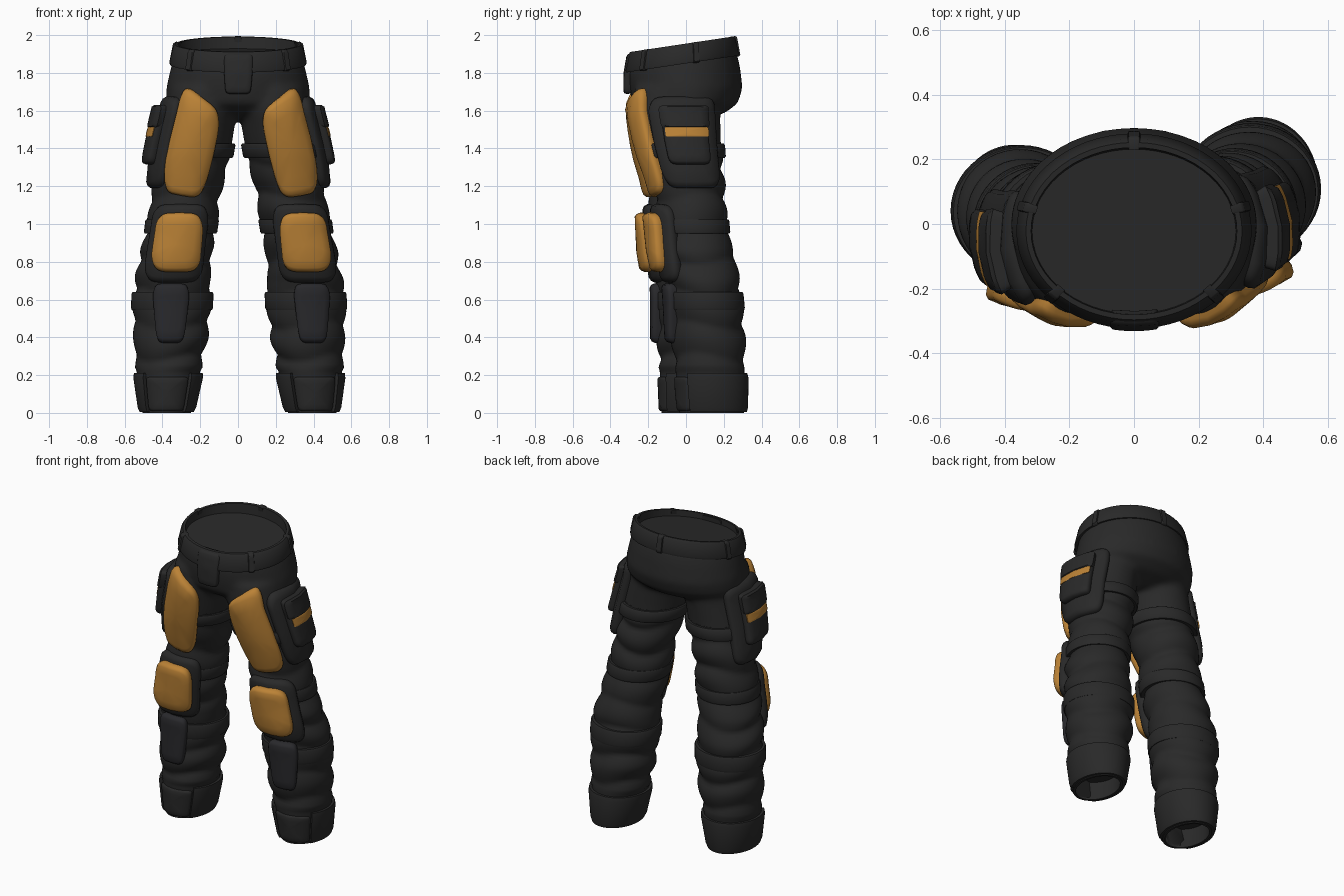
import bpy, bmesh, math
from mathutils import Vector

cube = bpy.data.objects.get("Cube")
if cube:
    bpy.data.objects.remove(cube, do_unlink=True)


def material(name, rgb):
    m = bpy.data.materials.new(name)
    m.use_nodes = True
    m.diffuse_color = (*rgb, 1)
    bsdf = m.node_tree.nodes["Principled BSDF"]
    bsdf.inputs["Base Color"].default_value = (*rgb, 1)
    bsdf.inputs["Roughness"].default_value = 0.8
    return m


BLACK = material("black fabric", (0.022, 0.022, 0.022))
PLATE = material("charcoal plate", (0.022, 0.022, 0.025))
ORANGE = material("orange armour", (0.5, 0.225, 0.037))

# Leg profile: height, inner x, outer x, front y, back y
LEG = [
    (1.74, 0, .36, -.27, .2), (1.6, .005, .378, -.285, .18),
    (1.45, .028, .415, -.265, .17), (1.35, .045, .435, -.245, .17),
    (1.2, .085, .45, -.2, .17), (1.05, .11, .473, -.19, .172),
    (.95, .125, .485, -.185, .175), (.85, .14, .515, -.18, .2),
    (.7, .15, .54, -.155, .223), (.6, .14, .555, -.15, .23),
    (.4, .165, .55, -.15, .235), (.24, .195, .54, -.14, .226),
    (0, .25, .505, -.13, .212)]


def profile(z):
    z = min(max(z, LEG[-1][0]), LEG[0][0])
    for a, b in zip(LEG, LEG[1:]):
        if z >= b[0]:
            t = (z - b[0]) / (a[0] - b[0])
            return [q + (p - q) * t for p, q in zip(a, b)][1:]


def leg_surface(side):
    """Point on a leg: angle runs from the front towards the outside."""
    def surf(deg, z, off=0.0, wrinkle=False):
        inner, outer, front, back = profile(z)
        a = math.radians(deg)
        if wrinkle and .23 < z < 1.35:
            slant = .025 * math.sin(2 * a + side + 5 * z)
            depth = .02 + .006 * math.sin(9 * z + a)
            off += depth * (abs(math.cos(math.pi * (z - .38 + slant) / .17)) - .6)
        step = .09 * (max(1.6 - z, 0) / 1.5) ** .8 if side > 0 else 0
        x = (inner + outer) / 2 + ((outer - inner) / 2 + off) * math.sin(a) + .17 * step
        y = (front + back) / 2 - ((back - front) / 2 + off) * math.cos(a) + step
        return Vector((side * x, y, z))
    return surf


def belt_surface(deg, z, off=0.0):
    """Point on the tilted belt: z is the height above its lower edge."""
    a = math.radians(deg)
    inset = max(z, 0)
    x = (.357 - .2 * inset + off) * math.sin(a)
    y = -.022 - (.295 - .18 * inset + off) * math.cos(a)
    return Vector((x, y, 1.85 + z + .15 * y))


def add_loft(bm, rings, loop=False):
    vs = [[bm.verts.new(p) for p in r] for r in rings]
    pairs = list(zip(vs, vs[1:])) + ([(vs[-1], vs[0])] if loop else [])
    for a, b in pairs:
        for i in range(len(a)):
            j = (i + 1) % len(a)
            bm.faces.new((a[i], a[j], b[j], b[i]))
    if not loop:
        bm.faces.new(vs[0])
        bm.faces.new(vs[-1])


def finish(name, bm, mat, angle=40):
    bmesh.ops.recalc_face_normals(bm, faces=bm.faces[:])
    mesh = bpy.data.meshes.new(name)
    bm.to_mesh(mesh)
    bm.free()
    mesh.materials.append(mat)
    ob = bpy.data.objects.new(name, mesh)
    bpy.context.collection.objects.link(ob)
    bpy.ops.object.select_all(action="DESELECT")
    ob.select_set(True)
    bpy.context.view_layer.objects.active = ob
    bpy.ops.object.shade_smooth_by_angle(angle=math.radians(angle))
    return ob


def loft(name, rings, mat, loop=False, angle=40):
    bm = bmesh.new()
    add_loft(bm, rings, loop)
    return finish(name, bm, mat, angle)


def band(name, surf, z0, z1, lo, hi, start=0, end=360):
    """Strap with a thin bevelled section swept round a surface."""
    loop = end - start == 360
    n = 48
    b = (z1 - z0) * .12
    section = [(z0, lo), (z0, hi * .7), (z0 + b, hi), (z1 - b, hi), (z1, hi * .7), (z1, lo)]
    rings = [[surf(start + (end - start) * i / n, z, o) for z, o in section]
             for i in range(n if loop else n + 1)]
    return loft(name, rings, BLACK, loop)


def pad(name, surf, corners, lo, hi, mat, turn=0, power=5, edge=.6):
    """Domed plate wrapped on a surface; corners run round from inner top."""
    bm = bmesh.new()
    n = 40
    (a, b, c, d) = [Vector(p) for p in corners]

    def place(r, t, off):
        u, v = [math.copysign(abs(f) ** (2 / power), f) * r / 2 + .5
                for f in (math.cos(t), math.sin(t))]
        p = d.lerp(c, u).lerp(a.lerp(b, u), v)
        return surf(p.x + turn, p.y, off)

    steps = [(1, lo), (1, lo + (hi - lo) * edge), (.95, lo + (hi - lo) * .87),
             (.86, hi), (.6, hi), (.3, hi), (.08, hi)]
    add_loft(bm, [[place(r, math.tau * i / n, o) for i in range(n)] for r, o in steps])
    return finish(name, bm, mat, 50)


def box(a0, a1, z0, z1):
    return [(a0, z1), (a1, z1), (a1, z0), (a0, z0)]


def ellipse(z, rx, front, back, tilt=0):
    pts = []
    for i in range(48):
        a = math.tau * i / 48
        y = (front + back) / 2 - (back - front) / 2 * math.cos(a)
        pts.append(Vector((rx * math.sin(a), y, z + tilt * y)))
    return pts


def leg_ring(surf, z, off=0, wrinkle=False):
    return [surf(i * 7.5, z, off, wrinkle) for i in range(48)]


# Hips and upper thighs, fused into one smooth skin
bm = bmesh.new()
add_loft(bm, [ellipse(1.88, .34, -.3, .265, .15), ellipse(1.81, .36, -.305, .285, .1),
              ellipse(1.72, .38, -.3, .3), ellipse(1.64, .382, -.285, .275),
              ellipse(1.59, .33, -.22, .21), ellipse(1.55, .12, -.12, .1)])
for side in (-1, 1):
    add_loft(bm, [leg_ring(leg_surface(side), 1.72 - .034 * i) for i in range(11)])
hips = finish("hips", bm, BLACK)
remesh = hips.modifiers.new("fuse", "REMESH")
remesh.mode = "VOXEL"
remesh.voxel_size = .016
remesh.use_smooth_shade = True
soften = hips.modifiers.new("soften", "SMOOTH")
soften.factor = .5
soften.iterations = 10

# Belt, inner floor, loops and front flap
section = [(0, -.02), (0, .004), (.012, .009), (.09, .006), (.105, -.002), (.105, -.018), (.02, -.04)]
loft("belt", [[belt_surface(i * 6, z, o) for z, o in section] for i in range(60)], BLACK, True)
loft("waist_floor", [ellipse(1.89, .315, -.28, .235, .1), ellipse(1.905, .315, -.28, .235, .1)], BLACK)
for i, deg in enumerate((-105, -46, 46, 105, 180)):
    pad(f"belt_loop_{i}", belt_surface, box(deg - 3.2, deg + 3.2, -.005, .106),
        -.025, .015, BLACK, power=9, edge=.8)
pad("front_flap", belt_surface, [(-13, .1), (14, .1), (11, -.115), (-11, -.115)],
    -.03, .014, BLACK, power=8)

for side, label in ((-1, "right"), (1, "left")):
    surf = leg_surface(side)
    turn = 7 if side > 0 else 0
    pocket_turn = 15 if side > 0 else 0

    # Creased leg with a hollow hem, straps and cuff
    loft(f"{label}_leg", [leg_ring(surf, 1.43 - i * .0175, 0, True) for i in range(81)] +
         [leg_ring(surf, 0), leg_ring(surf, 0, -.015), leg_ring(surf, .12, -.03)],
         BLACK, angle=60)
    for part, z0, z1, thick in (("thigh", 1.35, 1.425, .02), ("knee", .95, 1.025, .014),
                                ("calf", .545, .64, .013)):
        band(f"{label}_{part}_strap", surf, z0, z1, -.02, thick)
    band(f"{label}_cuff", surf, .005, .21, -.01, .022, 46 + turn, 318 + turn)
    pad(f"{label}_cuff_panel", surf, box(-41, 45, .01, .19), -.01, .014, BLACK, turn, 10)

    # Thigh armour
    pad(f"{label}_thigh_plate", surf, [(-33, 1.59), (38, 1.755), (42, 1.17), (-28, 1.13)],
        -.02, .038, ORANGE, turn + (side + 1), 4.5)

    # Knee armour on its backing
    pad(f"{label}_knee_backing", surf, [(-43, 1.105), (55, 1.105), (46, .69), (-47, .69)],
        -.03, .04, BLACK, turn)
    pad(f"{label}_knee_plate", surf, [(-27, 1.06), (37, 1.06), (29, .745), (-35, .745)],
        .01, .083, ORANGE, turn, 4)

    # Shin plate
    pad(f"{label}_shin_plate", surf, [(-24, .685), (29, .685), (20, .37), (-20, .37)],
        -.02, .04, PLATE, turn, 6)

    # Side pocket: base, pouch, overhanging lid and the stripe under it
    pad(f"{label}_pocket_base", surf, box(38, 129, 1.19, 1.675), -.03, .04, BLACK, pocket_turn, 7)
    pad(f"{label}_pocket_pouch", surf, box(57, 109, 1.315, 1.57), .01, .075, BLACK, pocket_turn, 8)
    pad(f"{label}_pocket_lid", surf, box(57, 109, 1.508, 1.63), .01, .084, BLACK, pocket_turn, 8, .85)
    pad(f"{label}_pocket_stripe", surf, box(61, 107, 1.462, 1.514), .071, .079, ORANGE, pocket_turn, 12, .9)
